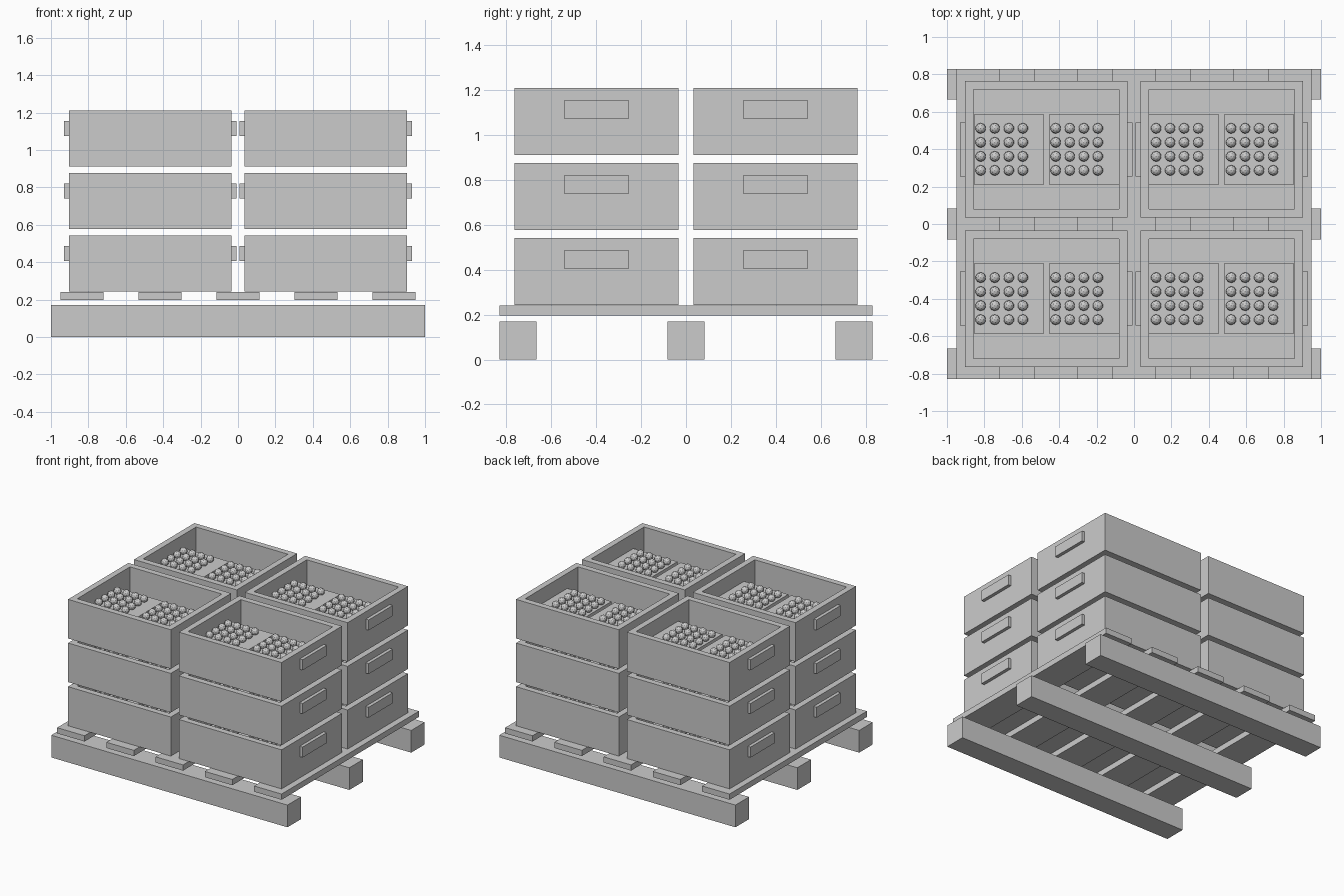
import bpy, bmesh
from mathutils import Matrix, Vector

if "Cube" in bpy.data.objects:
    bpy.data.objects.remove(bpy.data.objects["Cube"])


def box(bm, x0, x1, y0, y1, z0, z1):
    m = Matrix.Translation(((x0 + x1) / 2, (y0 + y1) / 2, (z0 + z1) / 2))
    bmesh.ops.create_cube(bm, size=1, matrix=m @ Matrix.Diagonal((x1 - x0, y1 - y0, z1 - z0, 1)))


def to_mesh(bm, name):
    me = bpy.data.meshes.new(name)
    bm.to_mesh(me)
    bm.free()
    return me


def place(name, me, loc=(0, 0, 0)):
    ob = bpy.data.objects.new(name, me)
    ob.location = loc
    bpy.context.collection.objects.link(ob)
    return ob


# Pallet runners and deck slats
bm = bmesh.new()
box(bm, -1, 1, -0.082, 0.082, 0, 0.17)
runner = to_mesh(bm, "runner")
for i, y in enumerate((-0.748, 0, 0.748)):
    place(f"pallet_runner_{i + 1}", runner, (0, y, 0))

bm = bmesh.new()
box(bm, -0.116, 0.116, -0.83, 0.83, 0.197, 0.241)
slat = to_mesh(bm, "slat")
for i in range(5):
    place(f"pallet_slat_{i + 1}", slat, ((i - 2) * 0.417, 0, 0))

# Open-topped crate: box with inset top pushed down to the floor
W, D, H, WALL, FLOOR = 0.435, 0.365, 0.299, 0.065, 0.065
bm = bmesh.new()
box(bm, -W, W, -D, D, 0, H)
bm.normal_update()
top = max(bm.faces, key=lambda f: f.calc_center_median().z)
bmesh.ops.inset_region(bm, faces=[top], thickness=WALL)
inner = bmesh.ops.extrude_face_region(bm, geom=[top])
verts = [v for v in inner["geom"] if isinstance(v, bmesh.types.BMVert)]
bmesh.ops.translate(bm, verts=verts, vec=Vector((0, 0, FLOOR - H)))
if top.is_valid:
    bmesh.ops.delete(bm, geom=[top], context="FACES_ONLY")
bmesh.ops.recalc_face_normals(bm, faces=bm.faces)
crate = to_mesh(bm, "crate")

# Grip bars on both ends of a crate
bm = bmesh.new()
for s in (-1, 1):
    xs = sorted((s * W, s * (W + 0.025)))
    box(bm, *xs, -0.145, 0.145, 0.163, 0.243)
handles = to_mesh(bm, "handles")

# Two trays per crate, each carrying a 4 x 4 grid of small balls
TRAY_TOP = 0.185
bm = bmesh.new()
for cx in (-0.2005, 0.2005):
    box(bm, cx - 0.187, cx + 0.187, -0.187, 0.187, FLOOR, TRAY_TOP)
trays = to_mesh(bm, "trays")

bm = bmesh.new()
for cx in (-0.2005, 0.2005):
    for i in range(4):
        for j in range(4):
            p = (cx - 0.15 + 0.075 * i, (j - 1.5) * 0.075, TRAY_TOP + 0.02)
            bmesh.ops.create_icosphere(bm, subdivisions=2, radius=0.028,
                                       matrix=Matrix.Translation(p))
balls = to_mesh(bm, "balls")

# Stack: 2 x 2 crates, three layers
n = 0
for layer in range(3):
    for x in (-0.469, 0.469):
        for y in (-0.399, 0.399):
            n += 1
            loc = (x, y, 0.243 + 0.334 * layer)
            for name, me in (("crate", crate), ("crate_handles", handles),
                             ("crate_trays", trays), ("produce", balls)):
                place(f"{name}_{n}", me, loc)
